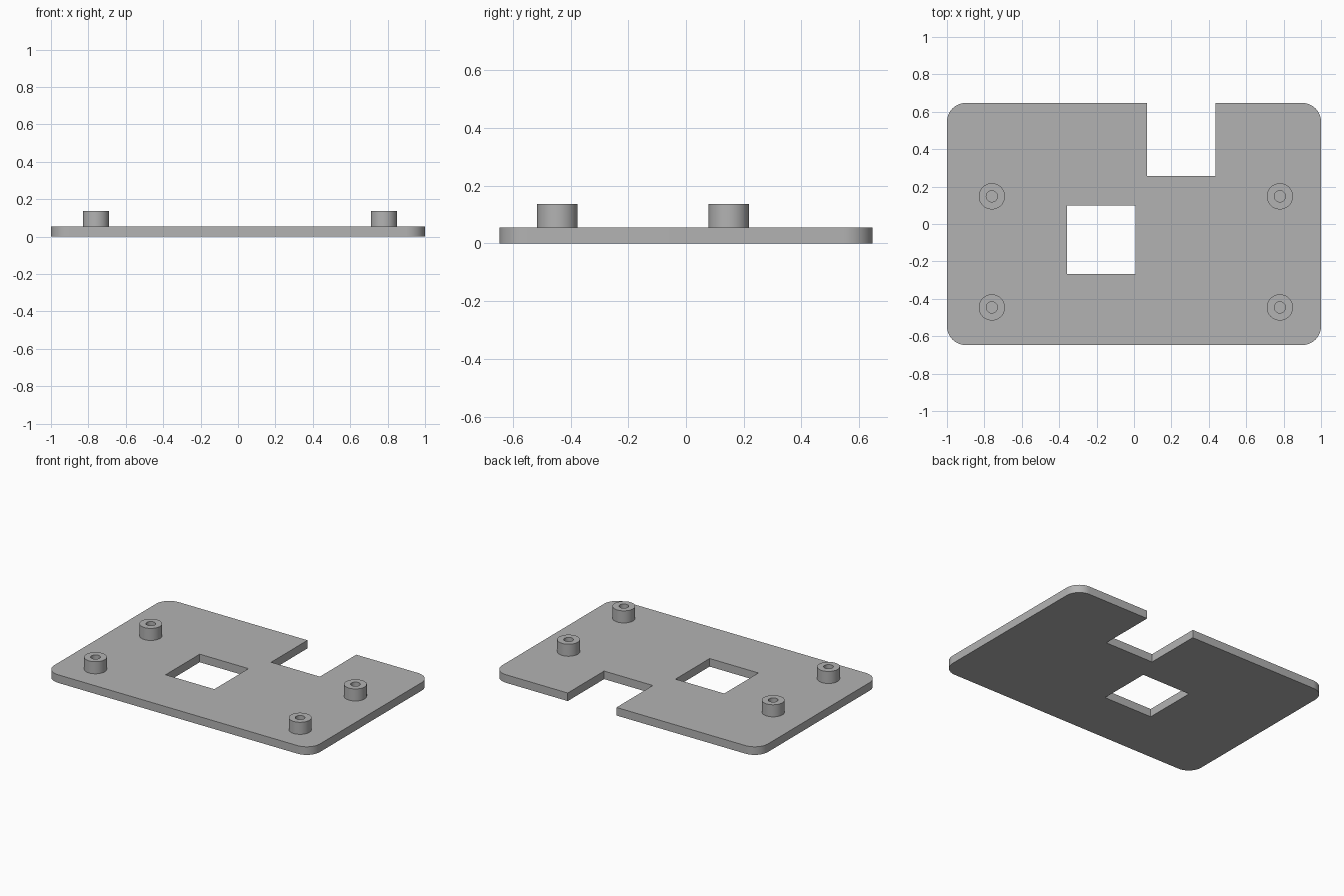
import bpy
import bmesh
from math import cos, sin, pi

if "Cube" in bpy.data.objects:
    bpy.data.objects.remove(bpy.data.objects["Cube"], do_unlink=True)

HALF_X, HALF_Y, THICK = 1.0, 0.647, 0.055
CORNER = 0.1
POST_TOP, POST_R, HOLE_R = 0.137, 0.07, 0.03

grey = bpy.data.materials.new("plain grey")
grey.use_nodes = True
colour = (0.45, 0.45, 0.45, 1)
grey.diffuse_color = colour
grey.node_tree.nodes["Principled BSDF"].inputs["Base Color"].default_value = colour


def make_object(name, bm):
    bmesh.ops.recalc_face_normals(bm, faces=bm.faces)
    mesh = bpy.data.meshes.new(name)
    bm.to_mesh(mesh)
    bm.free()
    mesh.materials.append(grey)
    obj = bpy.data.objects.new(name, mesh)
    bpy.context.collection.objects.link(obj)
    return obj


def select_only(obj):
    bpy.ops.object.select_all(action='DESELECT')
    obj.select_set(True)
    bpy.context.view_layer.objects.active = obj


def prism(name, outline, z0, z1):
    bm = bmesh.new()
    face = bm.faces.new([bm.verts.new((x, y, z0)) for x, y in outline])
    side = bmesh.ops.extrude_face_region(bm, geom=[face], use_keep_orig=True)
    top = [v for v in side["geom"] if isinstance(v, bmesh.types.BMVert)]
    bmesh.ops.translate(bm, verts=top, vec=(0, 0, z1 - z0))
    return make_object(name, bm)


def cut_box(target, x0, x1, y0, y1):
    cutter = prism("cutter", [(x0, y0), (x1, y0), (x1, y1), (x0, y1)], -0.1, 0.2)
    cutter.hide_render = True
    mod = target.modifiers.new("cut", 'BOOLEAN')
    mod.operation = 'DIFFERENCE'
    mod.solver = 'EXACT'
    mod.object = cutter
    select_only(target)
    bpy.ops.object.modifier_apply(modifier=mod.name)
    bpy.data.objects.remove(cutter, do_unlink=True)


def tube(name, x, y, z0, z1, outer, inner, sides=48):
    # Open-ended at the base, where it meets the plate
    bm = bmesh.new()
    rings = []
    for r, z in ((outer, z0), (outer, z1), (inner, z1), (inner, z0)):
        rings.append([bm.verts.new((r * cos(2 * pi * i / sides), r * sin(2 * pi * i / sides), z))
                      for i in range(sides)])
    rings.append(rings[0])
    for a, b in zip(rings, rings[1:]):
        for i in range(sides):
            j = (i + 1) % sides
            bm.faces.new((a[i], a[j], b[j], b[i]))
    obj = make_object(name, bm)
    obj.location = (x, y, 0)
    return obj


def smooth(obj):
    select_only(obj)
    bpy.ops.object.shade_smooth_by_angle(angle=pi / 6)


# Rounded base plate
outline = []
STEPS = 12
for k, (sx, sy) in enumerate(((1, 1), (-1, 1), (-1, -1), (1, -1))):
    for i in range(STEPS + 1):
        a = (k + i / STEPS) * pi / 2
        outline.append((sx * (HALF_X - CORNER) + CORNER * cos(a),
                        sy * (HALF_Y - CORNER) + CORNER * sin(a)))
plate = prism("base_plate", outline, 0, THICK)

# Rear notch and square window
cut_box(plate, 0.07, 0.437, 0.256, 1.0)
cut_box(plate, -0.358, 0.009, -0.267, 0.1)
smooth(plate)

# Hollow mounting posts
for side, x in (("right", -0.76), ("left", 0.78)):
    for end, y in (("front", -0.446), ("back", 0.148)):
        post = tube(f"{end}_{side}_post", x, y, THICK, POST_TOP, POST_R, HOLE_R)
        smooth(post)
